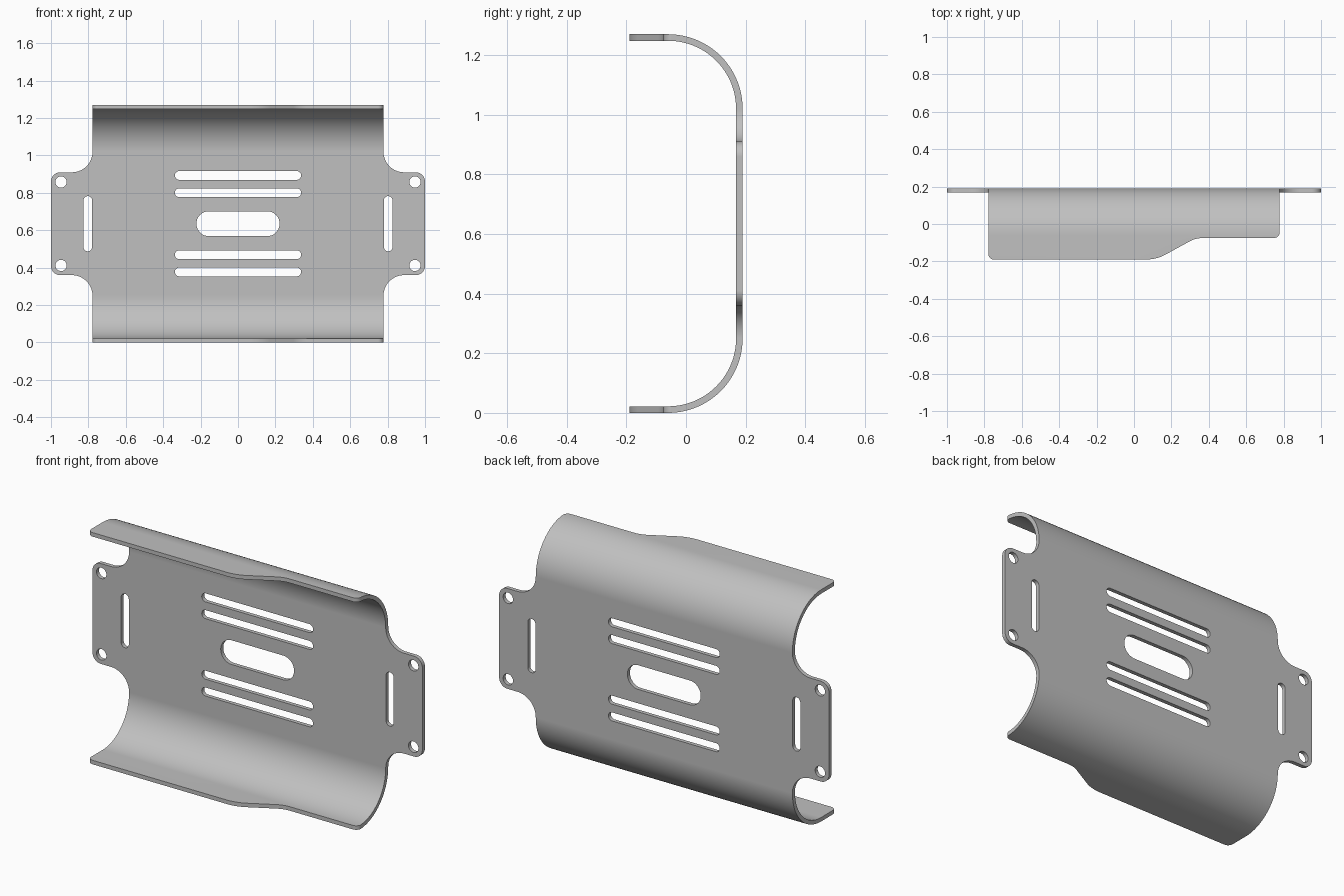
import bpy, bmesh, math
from mathutils import Vector

cube = bpy.data.objects.get("Cube")
if cube:
    bpy.data.objects.remove(cube, do_unlink=True)

HEIGHT, MID = 1.27, 0.635      # overall height and its centre
BACK, THICK = 0.19, 0.022      # rear face and sheet thickness
SIDE = 0.778                   # half width of the curved body


def rounded(corners):
    """Outline from (u, v[, radius]) corners, each filleted by its radius."""
    out = []
    for i, c in enumerate(corners):
        p = Vector(c[:2])
        r = c[2] if len(c) > 2 else 0
        if not r:
            out.append(p)
            continue
        a = (Vector(corners[i - 1][:2]) - p).normalized()
        b = (Vector(corners[(i + 1) % len(corners)][:2]) - p).normalized()
        half = a.angle(b) / 2
        centre = p + (a + b).normalized() * (r / math.sin(half))
        start = p + a * (r / math.tan(half)) - centre
        end = p + b * (r / math.tan(half)) - centre
        sweep = math.pi - 2 * half
        n = max(5, round(sweep / math.radians(4)))
        for k in range(n + 1):
            t = k / n
            out.append(centre + (start * math.sin((1 - t) * sweep)
                                 + end * math.sin(t * sweep)) / math.sin(sweep))
    return out


def slot(u, v, w, h):
    """Stadium outline, or a circle when w equals h."""
    r = min(w, h) / 2
    du, dv = w / 2 - r, h / 2 - r
    pts = []
    for k in range(48):
        a = math.tau * (k + 0.5) / 48
        c, s = math.cos(a), math.sin(a)
        pts.append((u + r * c + math.copysign(du, c), v + r * s + math.copysign(dv, s)))
    return pts


def prism(name, outlines, place, depth):
    """Extrude flat outlines by the depth vector."""
    bm = bmesh.new()
    for pts in outlines:
        face = bm.faces.new([bm.verts.new(place(*p)) for p in pts])
        ext = bmesh.ops.extrude_face_region(bm, geom=[face], use_keep_orig=True)
        moved = [g for g in ext["geom"] if isinstance(g, bmesh.types.BMVert)]
        bmesh.ops.translate(bm, verts=moved, vec=depth)
    bmesh.ops.recalc_face_normals(bm, faces=bm.faces)
    mesh = bpy.data.meshes.new(name)
    bm.to_mesh(mesh)
    bm.free()
    obj = bpy.data.objects.new(name, mesh)
    bpy.context.collection.objects.link(obj)
    return obj


def front_cutter(name, outlines):
    return prism(name, outlines, lambda x, z: (x, -0.6, z), (0, 1.2, 0))


# Bent sheet: C-shaped section run along the full width
R, inner = 0.25, BACK - THICK
section = rounded([(-0.3, 0), (BACK, 0, R), (BACK, HEIGHT, R), (-0.3, HEIGHT),
                   (-0.3, HEIGHT - THICK), (inner, HEIGHT - THICK, R - THICK),
                   (inner, THICK, R - THICK), (-0.3, THICK)])
plate = prism("bent_mounting_plate", [section], lambda y, z: (-1.1, y, z), (2.2, 0, 0))

# Front outline: body with a rounded mounting ear on each side
EAR, FILLET, CORNER = 0.275, 0.11, 0.05
quarter = [(SIDE, MID + 0.1), (SIDE, EAR, FILLET), (1, EAR, CORNER)]
quarter[0] = (SIDE, MID + 0.1)
upper_right = [(x, MID + z, *r) for x, z, *r in quarter]
lower_right = [(x, MID - z, *r) for x, z, *r in reversed(quarter)]
right = upper_right + lower_right
left = [(-x, z, *r) for x, z, *r in reversed(right)]
silhouette = front_cutter("silhouette_cutter", [rounded(right + left)])

# Flange outline: deep on the right, stepping to shallow on the left
E = SIDE + 0.0005
flange = rounded([(-1.2, 0.4), (-1.2, -0.15), (-E, -0.15), (-E, -0.19, 0.03),
                  (0.12, -0.19, 0.22), (0.33, -0.075, 0.15), (E, -0.075, 0.03),
                  (E, -0.03), (1.2, -0.03), (1.2, 0.4)])
flange_cutter = prism("flange_cutter", [flange], lambda x, y: (x, y, -0.2), (0, 0, 1.7))

# Openings: vents, centre window, strap slots and screw holes
openings = [slot(0, MID, 0.445, 0.133)]
for s in (-1, 1):
    openings += [slot(0, MID + s * d, 0.675, 0.047) for d in (0.166, 0.258)]
    openings.append(slot(s * 0.803, MID, 0.046, 0.295))
    openings += [slot(s * 0.946, MID + d, 0.06, 0.06) for d in (-0.223, 0.223)]
opening_cutter = front_cutter("opening_cutter", openings)

# Cut the sheet, then shade it
bpy.ops.object.select_all(action="DESELECT")
bpy.context.view_layer.objects.active = plate
plate.select_set(True)
for cutter, mode in ((silhouette, "INTERSECT"), (flange_cutter, "INTERSECT"),
                     (opening_cutter, "DIFFERENCE")):
    cutter.hide_render = True
    mod = plate.modifiers.new(cutter.name, "BOOLEAN")
    mod.object, mod.operation, mod.solver = cutter, mode, "EXACT"
    bpy.ops.object.modifier_apply(modifier=mod.name)
    bpy.data.objects.remove(cutter, do_unlink=True)

steel = bpy.data.materials.new("plain_grey_metal")
steel.use_nodes = True
grey = (0.53, 0.53, 0.53, 1)
steel.diffuse_color = grey
steel.node_tree.nodes["Principled BSDF"].inputs["Base Color"].default_value = grey
plate.data.materials.clear()
plate.data.materials.append(steel)
bpy.ops.object.shade_smooth_by_angle(angle=math.radians(30))
weighted = plate.modifiers.new("even_shading", "WEIGHTED_NORMAL")
weighted.keep_sharp = True
